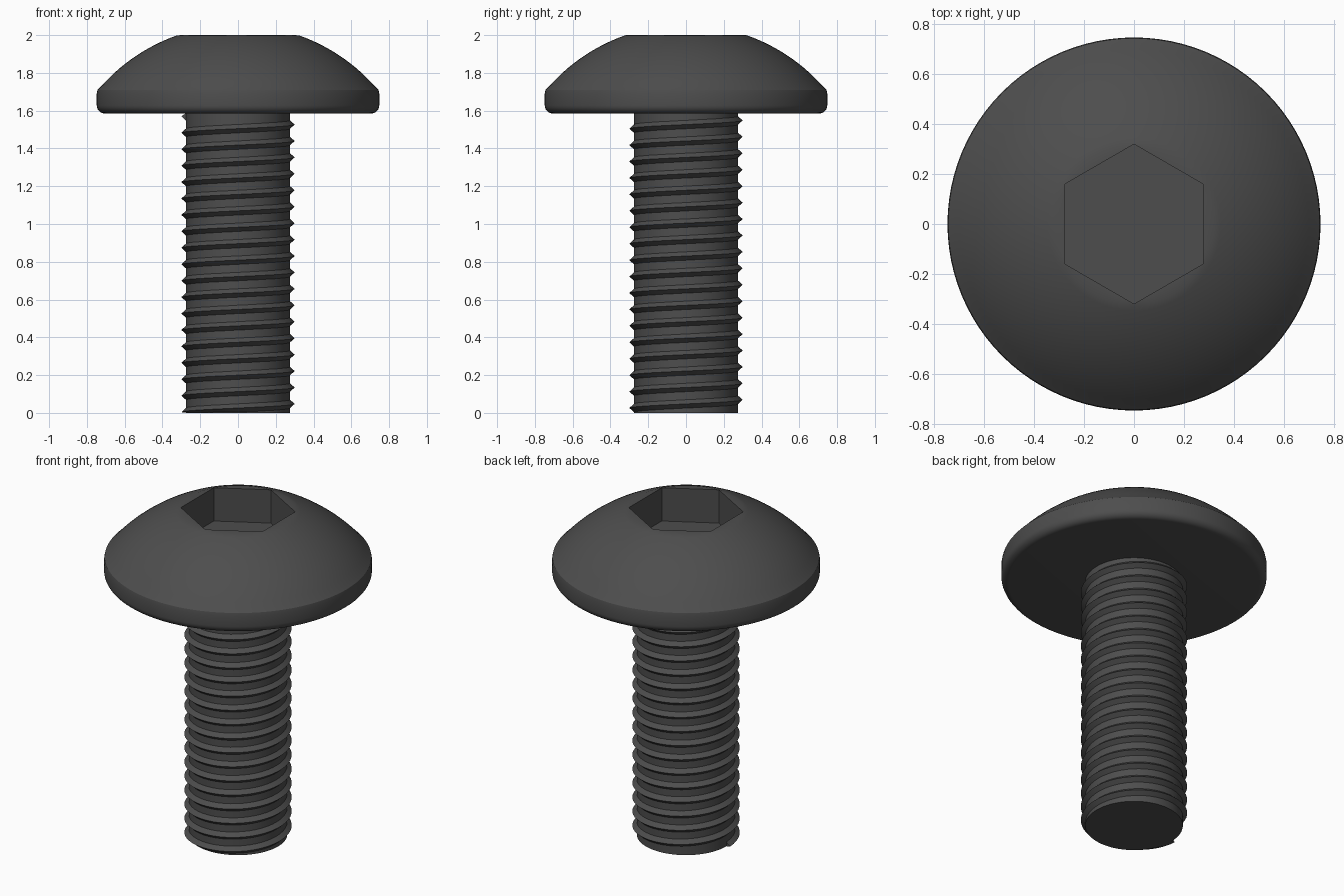
import bpy, bmesh
from math import sin, cos, pi, radians, sqrt

if "Cube" in bpy.data.objects:
    bpy.data.objects.remove(bpy.data.objects["Cube"])

SEG = 96
HEX_R, ROOT_R, CREST_R = 0.32, 0.275, 0.30
HEAD_Z, PITCH, TURNS = 1.585, 0.087, 18

steel = bpy.data.materials.new("dark_steel")
steel.diffuse_color = (0.075, 0.075, 0.075, 1)
steel.use_nodes = True
steel.node_tree.nodes["Principled BSDF"].inputs["Base Color"].default_value = steel.diffuse_color


def finish(bm, name, angle):
    bmesh.ops.recalc_face_normals(bm, faces=bm.faces)
    mesh = bpy.data.meshes.new(name)
    bm.to_mesh(mesh)
    bm.free()
    mesh.materials.append(steel)
    ob = bpy.data.objects.new(name, mesh)
    bpy.context.collection.objects.link(ob)
    bpy.ops.object.select_all(action='DESELECT')
    ob.select_set(True)
    bpy.context.view_layer.objects.active = ob
    bpy.ops.object.shade_smooth_by_angle(angle=radians(angle))
    return ob


def lathe(rings, name):
    """Stack rings of (radius function, z) and cap both ends."""
    bm = bmesh.new()
    loops = []
    for rad, z in rings:
        angles = [2 * pi * i / SEG for i in range(SEG)]
        loops.append([bm.verts.new((rad(a) * cos(a), rad(a) * sin(a), z)) for a in angles])
    for lo, hi in zip(loops, loops[1:]):
        for i in range(SEG):
            j = (i + 1) % SEG
            bm.faces.new((lo[i], lo[j], hi[j], hi[i]))
    bm.faces.new(loops[0])
    bm.faces.new(loops[-1])
    return finish(bm, name, 30)


def circle(r):
    return lambda a: r


def hexagon(a):
    return HEX_R * cos(pi / 6) / cos((a + pi / 6) % (pi / 3) - pi / 6)


# Button head: rounded lower rim, domed top, hexagonal socket
rings = [(circle(0.705 + 0.043 * sin(t * pi / 12)), HEAD_Z + 0.043 * (1 - cos(t * pi / 12)))
         for t in range(7)]
rings += [(circle(0.748), 1.69), (circle(0.744), 1.71)]
for i in range(17):
    r = 0.725 + (0.322 - 0.725) * i / 16
    rings.append((circle(r), 1.083 + sqrt(0.9709 ** 2 - r * r)))
rings += [(hexagon, 2.0), (hexagon, 1.795)]
lathe(rings, "head")

# Plain core of the shank
lathe([(circle(ROOT_R), 0), (circle(ROOT_R), HEAD_Z + 0.01)], "shank_core")

# Thread ridge: triangular tooth swept up a right-handed helix
bm = bmesh.new()
tooth = [(ROOT_R - 0.005, -0.027), (CREST_R, 0), (ROOT_R - 0.005, 0.027)]
steps, prev, first = 48, None, None
for i in range(int(TURNS * steps) + 1):
    a = pi + 2 * pi * i / steps
    z = 0.004 + PITCH * i / steps
    cur = [bm.verts.new((r * cos(a), r * sin(a), min(max(z + dz, 0), HEAD_Z + 0.005)))
           for r, dz in tooth]
    if prev:
        for k in range(3):
            m = (k + 1) % 3
            bm.faces.new((prev[k], prev[m], cur[m], cur[k]))
    else:
        first = cur
    prev = cur
bm.faces.new(first)
bm.faces.new(prev)
finish(bm, "thread", 30)
